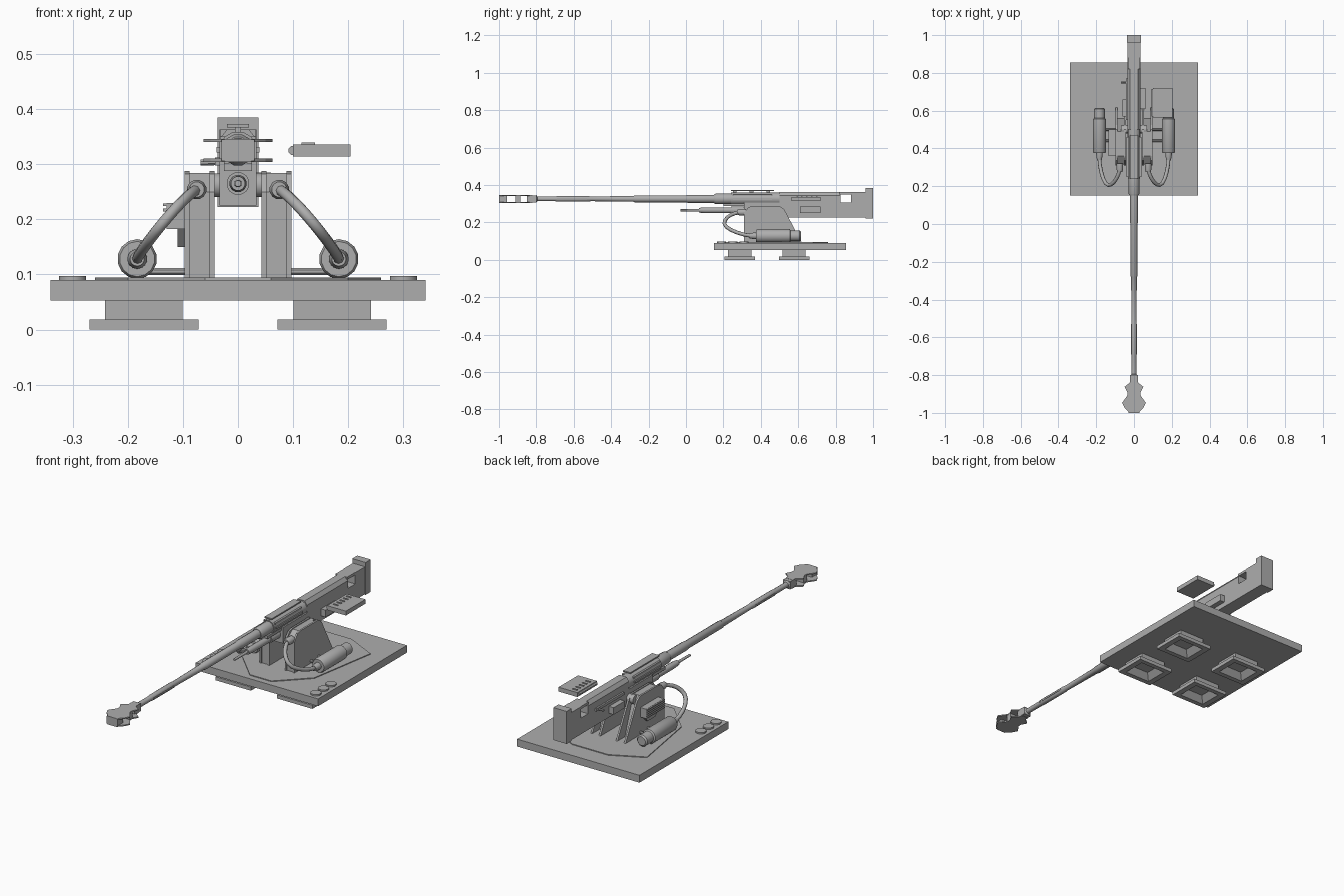
import bpy, bmesh, math
from mathutils import Vector

old = bpy.data.objects.get("Cube")
if old:
    bpy.data.objects.remove(old, do_unlink=True)

grey = bpy.data.materials.new("plain_grey")
grey.use_nodes = True
grey.diffuse_color = (0.42, 0.42, 0.42, 1)
grey.node_tree.nodes["Principled BSDF"].inputs["Base Color"].default_value = (0.42, 0.42, 0.42, 1)


def finish(name, bm, smooth=False):
    bmesh.ops.recalc_face_normals(bm, faces=bm.faces)
    mesh = bpy.data.meshes.new(name)
    bm.to_mesh(mesh)
    bm.free()
    mesh.materials.append(grey)
    obj = bpy.data.objects.new(name, mesh)
    bpy.context.collection.objects.link(obj)
    if smooth:
        bpy.ops.object.select_all(action='DESELECT')
        obj.select_set(True)
        bpy.context.view_layer.objects.active = obj
        bpy.ops.object.shade_smooth_by_angle(angle=math.radians(35))
    return obj


def prism(name, pts, axis, lo, hi):
    """Extrude a polygon along x (points are y, z) or z (points are x, y)."""
    bm = bmesh.new()
    place = (lambda p, h: (h, p[0], p[1])) if axis == 'x' else (lambda p, h: (p[0], p[1], h))
    a, b = [[bm.verts.new(place(p, h)) for p in pts] for h in (lo, hi)]
    bm.faces.new(a)
    bm.faces.new(b)
    for i in range(len(pts)):
        j = (i + 1) % len(pts)
        bm.faces.new((a[i], a[j], b[j], b[i]))
    return finish(name, bm)


def box(name, x, y, z):
    return prism(name, [(x[0], y[0]), (x[1], y[0]), (x[1], y[1]), (x[0], y[1])], 'z', *z)


def lathe(name, profile, center, axis='y', sides=16):
    """Revolve (position, radius) pairs round an axis through center."""
    bm = bmesh.new()
    rings = []
    for t, r in profile:
        ring = []
        for k in range(sides):
            a = math.tau * (k + 0.5) / sides
            u, v = r * math.cos(a), r * math.sin(a)
            off = {'x': (t, u, v), 'y': (u, t, v), 'z': (u, v, t)}[axis]
            ring.append(bm.verts.new(Vector(center) + Vector(off)))
        rings.append(ring)
    for a, b in zip(rings, rings[1:]):
        for i in range(sides):
            j = (i + 1) % sides
            bm.faces.new((a[i], a[j], b[j], b[i]))
    bm.faces.new(rings[0])
    bm.faces.new(rings[-1])
    return finish(name, bm, True)


def span(s, a, b):
    return tuple(sorted((s * a, s * b)))


# Base plate, raised deck panel
box("base_plate", (-0.34, 0.34), (0.15, 0.855), (0.053, 0.09))
deck = [(0.06, 0.18), (0.2, 0.32), (0.26, 0.68), (0.1, 0.76)]
prism("deck_panel", deck + [(-x, y) for x, y in reversed(deck)], 'z', 0.09, 0.094)

# Feet with a hollow underside
for s, side in ((1, "left"), (-1, "right")):
    for y, end in ((0.287, "front"), (0.578, "rear")):
        x = s * 0.171
        box(f"foot_block_{side}_{end}", (x - 0.07, x + 0.07), (y - 0.062, y + 0.062), (0.03, 0.053))
        bm = bmesh.new()
        loops = []
        for w, d, z in ((0.07, 0.062, 0.03), (0.07, 0.062, 0.018), (0.099, 0.082, 0.018),
                        (0.099, 0.082, 0), (0.07, 0.058, 0), (0.045, 0.035, 0.03)):
            loops.append([bm.verts.new((x + i * w, y + j * d, z))
                          for i, j in ((-1, -1), (1, -1), (1, 1), (-1, 1))])
        for a, b in zip(loops, loops[1:]):
            for i in range(4):
                j = (i + 1) % 4
                bm.faces.new((a[i], a[j], b[j], b[i]))
        bm.faces.new(loops[0])
        bm.faces.new(loops[-1])
        finish(f"foot_flange_{side}_{end}", bm)

# Mount cheeks, buffers and hoses on both sides
outer = [(0.31, 0.09), (0.31, 0.25), (0.335, 0.282), (0.36, 0.288), (0.5, 0.288), (0.525, 0.27), (0.62, 0.09)]
web = [(0.315, 0.09), (0.315, 0.25), (0.36, 0.284), (0.49, 0.284), (0.5, 0.26), (0.56, 0.09)]
for s, side in ((1, "left"), (-1, "right")):
    prism(f"cheek_inner_{side}", outer, 'x', *span(s, 0.043, 0.052))
    prism(f"cheek_outer_{side}", outer, 'x', *span(s, 0.088, 0.097))
    prism(f"cheek_web_{side}", web, 'x', *span(s, 0.05, 0.09))
    lathe(f"trunnion_{side}", [(-0.03, 0.022), (0.03, 0.022)], (s * 0.04, 0.5, 0.262), 'x')
    lathe(f"buffer_{side}", [(0.34, 0.013), (0.365, 0.018), (0.375, 0.018), (0.375, 0.032), (0.382, 0.036),
                             (0.555, 0.036), (0.56, 0.029), (0.608, 0.029), (0.615, 0.022)],
          (s * 0.183, 0, 0.128), sides=14)
    for y in (0.44, 0.5):
        lathe(f"buffer_rod_{side}", [(-0.045, 0.007), (0.045, 0.007)], (s * 0.13, y, 0.105), 'x', 8)
    lathe(f"hose_fitting_{side}", [(0.275, 0.014), (0.29, 0.018), (0.32, 0.018)], (s * 0.075, 0, 0.254), sides=12)
    curve = bpy.data.curves.new(f"hose_{side}", 'CURVE')
    curve.dimensions = '3D'
    curve.bevel_depth = 0.01
    curve.bevel_resolution = 2
    curve.resolution_u = 5
    path = curve.splines.new('BEZIER')
    path.bezier_points.add(2)
    hose_points = (((0.183, 0.35, 0.128), (0, -0.055, 0.005)),
                   ((0.135, 0.205, 0.195), (-0.025, 0, 0.03)),
                   ((0.075, 0.29, 0.254), (-0.01, 0.045, 0.004)))
    for bp, (p, d) in zip(path.bezier_points, hose_points):
        p, d = Vector((s * p[0], p[1], p[2])), Vector((s * d[0], d[1], d[2]))
        bp.co, bp.handle_left, bp.handle_right = p, p - d, p + d
    curve.materials.append(grey)
    bpy.context.collection.objects.link(bpy.data.objects.new(f"hose_{side}", curve))
    for i in range(3):
        lathe(f"deck_button_{side}", [(0.088, 0.025), (0.097, 0.025)], (s * 0.3, 0.19 + 0.06 * i, 0), 'z')

# Ribbed control box on the right cheek
box("control_box", (-0.13, -0.095), (0.36, 0.5), (0.182, 0.23))
for i in range(5):
    z = 0.186 + i * 0.0095
    box("control_box_rib", (-0.136, -0.128), (0.36, 0.5), (z, z + 0.005))
prism("control_box_bracket", [(0.4, 0.15), (0.46, 0.15), (0.49, 0.184), (0.37, 0.184)], 'x', -0.11, -0.095)

# Gun body: lower receiver, upper housing, rear plate with an open port ahead of it
box("lower_receiver", (-0.034, 0.034), (0.31, 0.965), (0.225, 0.306))
upper = [(-0.034, 0.3), (0.034, 0.3), (0.034, 0.345), (0.02, 0.363), (-0.02, 0.363), (-0.034, 0.345)]
bm = bmesh.new()
ends = [[bm.verts.new((x, y, z)) for x, z in upper] for y in (0.5, 0.825)]
for e in ends:
    bm.faces.new(e)
for i in range(6):
    j = (i + 1) % 6
    bm.faces.new((ends[0][i], ends[0][j], ends[1][j], ends[1][i]))
finish("upper_receiver", bm)
box("port_roof", (-0.032, 0.032), (0.82, 0.89), (0.35, 0.363))
box("receiver_tail", (-0.034, 0.034), (0.882, 0.965), (0.3, 0.363))
box("rear_plate", (-0.037, 0.037), (0.96, 1.0), (0.222, 0.385))

# Round jacket with side bars
lathe("barrel_jacket", [(0.15, 0.024), (0.16, 0.029), (0.24, 0.029), (0.24, 0.034), (0.55, 0.034)],
      (0, 0, 0.326), sides=12)
for a in (0, 35, 145, 180):
    x, z = 0.034 * math.cos(math.radians(a)), 0.326 + 0.034 * math.sin(math.radians(a))
    box("jacket_bar", (x - 0.005, x + 0.005), (0.25, 0.46), (z - 0.005, z + 0.005))
box("cradle", (-0.025, 0.025), (0.2, 0.34), (0.288, 0.302))

# Sight rail
box("sight_rail", (-0.02, 0.02), (0.24, 0.47), (0.367, 0.373))
for y in (0.26, 0.35, 0.44):
    box("sight_post", (-0.005, 0.005), (y - 0.01, y + 0.01), (0.355, 0.368))

# Barrel and recoil cylinder
lathe("barrel", [(-0.845, 0.014), (-0.8, 0.02), (-0.795, 0.013), (-0.7, 0.013), (-0.69, 0.015), (-0.52, 0.015),
                 (-0.51, 0.013), (-0.28, 0.016), (-0.275, 0.019), (0.0, 0.019), (0.01, 0.022), (0.16, 0.022)],
      (0, 0, 0.326), sides=12)
for x in (-0.014, 0.014):
    box("barrel_flute", (x - 0.002, x + 0.002), (-0.69, -0.53), (0.322, 0.33))
lathe("recoil_cylinder", [(-0.03, 0.006), (0.07, 0.007), (0.07, 0.013), (0.1, 0.016), (0.24, 0.016),
                          (0.24, 0.021), (0.33, 0.021)], (0, 0, 0.265), sides=12)

# Muzzle brake: two plates joined by three walls, leaving open side ports
brake = [(0.02, -0.82), (0.02, -0.838), (0.05, -0.862), (0.035, -0.89), (0.035, -0.908),
         (0.063, -0.947), (0.05, -0.972), (0.024, -1.0)]
outline = brake + [(-x, y) for x, y in reversed(brake)]
for z in (0.304, 0.34):
    prism("brake_plate", outline, 'z', z, z + 0.006)
for wall, front, back in ((0.03, -1.0, -0.957), (0.034, -0.912, -0.886), (0.02, -0.85, -0.8)):
    box("brake_wall", (-wall, wall), (front, back), (0.306, 0.345))
lathe("bore", [(-0.999, 0.012), (-0.99, 0.012)], (0, 0, 0.326))

# Ammunition tray with ridges and a hinge
box("tray", (0.1, 0.204), (0.565, 0.72), (0.314, 0.336))
lathe("tray_hinge", [(0.57, 0.009), (0.715, 0.009)], (0.1, 0, 0.325), sides=8)
for i in range(5):
    y = 0.59 + 0.026 * i
    box("tray_ridge", (0.115, 0.14), (y, y + 0.008), (0.335, 0.339))

# Side housings and cocking handle
box("feed_housing", (0.032, 0.06), (0.61, 0.72), (0.25, 0.285))
box("eject_housing", (-0.06, -0.032), (0.57, 0.66), (0.245, 0.28))
box("cocking_slide", (-0.042, -0.03), (0.55, 0.77), (0.298, 0.312))
lathe("cocking_handle", [(-0.068, 0.006), (-0.035, 0.005)], (0, 0.75, 0.303), 'x', 8)
